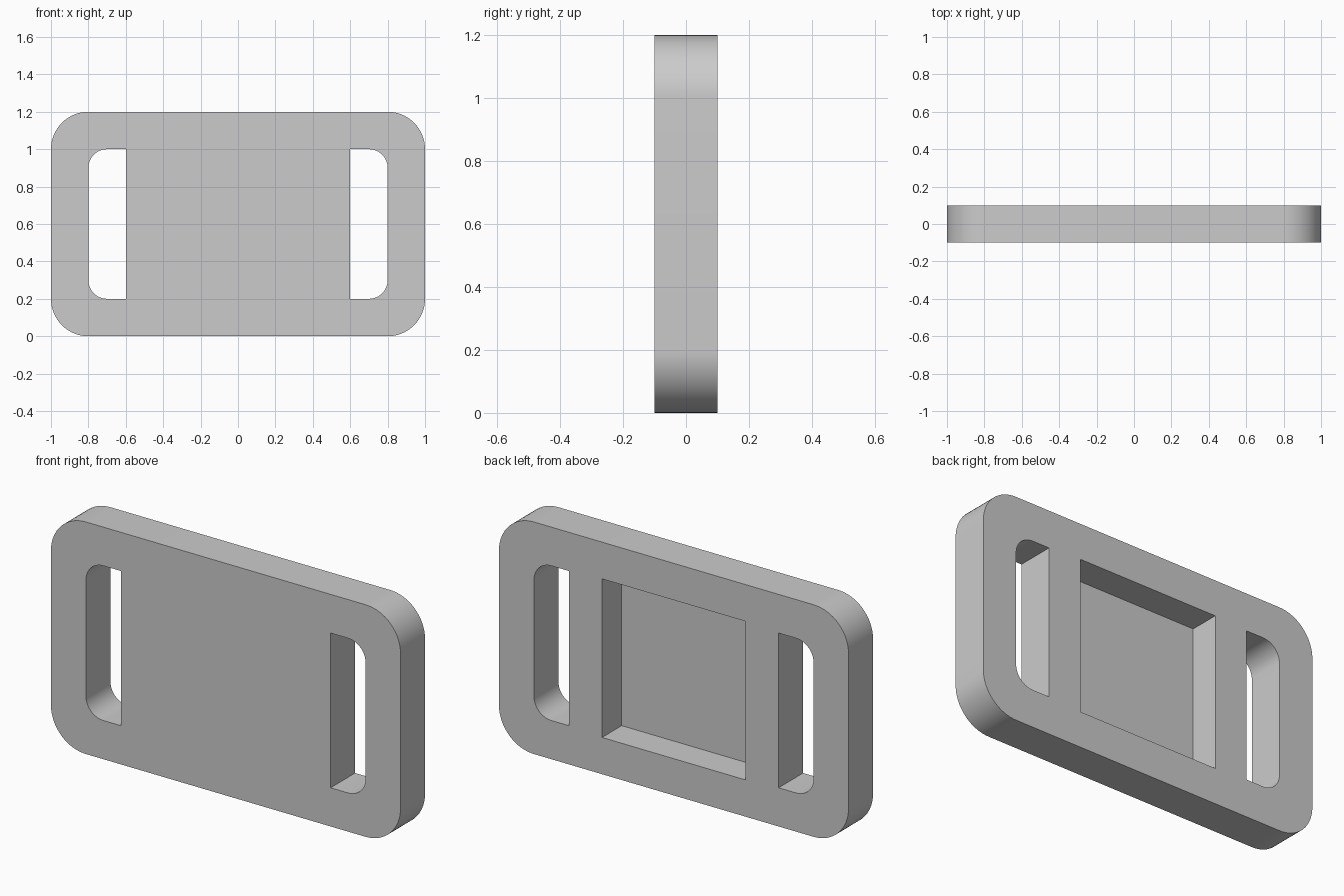
import bpy, bmesh, math

if "Cube" in bpy.data.objects:
    bpy.data.objects.remove(bpy.data.objects["Cube"], do_unlink=True)

HALF_T = 0.1      # half thickness of the plate
ARC_STEPS = 16

grey = bpy.data.materials.new("light grey")
grey.use_nodes = True
colour = (0.6, 0.6, 0.6, 1)
grey.diffuse_color = colour
grey.node_tree.nodes["Principled BSDF"].inputs["Base Color"].default_value = colour


def outline(x0, x1, z0, z1, r_left=0, r_right=0):
    """Rectangle in x and z, with its own corner radius on each side."""
    points = []
    corners = [(x1, z1, r_right, 0), (x0, z1, r_left, 90),
               (x0, z0, r_left, 180), (x1, z0, r_right, 270)]
    for x, z, r, start in corners:
        if r == 0:
            points.append((x, z))
            continue
        cx = x - r if x == x1 else x + r
        cz = z - r if z == z1 else z + r
        for i in range(ARC_STEPS + 1):
            a = math.radians(start + 90 * i / ARC_STEPS)
            points.append((cx + r * math.cos(a), cz + r * math.sin(a)))
    return points


def prism(name, points, y0, y1):
    """Extrude an outline from y0 to y1."""
    bm = bmesh.new()
    face = bm.faces.new([bm.verts.new((x, y0, z)) for x, z in points])
    moved = bmesh.ops.extrude_face_region(bm, geom=[face])["geom"]
    verts = [v for v in moved if isinstance(v, bmesh.types.BMVert)]
    bmesh.ops.translate(bm, verts=verts, vec=(0, y1 - y0, 0))
    bmesh.ops.recalc_face_normals(bm, faces=bm.faces)
    mesh = bpy.data.meshes.new(name)
    bm.to_mesh(mesh)
    bm.free()
    mesh.materials.append(grey)
    obj = bpy.data.objects.new(name, mesh)
    bpy.context.collection.objects.link(obj)
    return obj


# Rounded plate
plate = prism("plate", outline(-1, 1, 0, 1.2, 0.2, 0.2), -HALF_T, HALF_T)

# Two through slots, rounded on their outer side, and a square pocket in the back
cutters = [
    prism("left_slot_cutter", outline(0.6, 0.8, 0.2, 1, 0, 0.1), -0.3, 0.3),
    prism("right_slot_cutter", outline(-0.8, -0.6, 0.2, 1, 0.1, 0), -0.3, 0.3),
    prism("back_pocket_cutter", outline(-0.41, 0.41, 0.19, 1.01), -0.06, 0.3),
]

bpy.ops.object.select_all(action="DESELECT")
plate.select_set(True)
bpy.context.view_layer.objects.active = plate
for cutter in cutters:
    cutter.hide_render = True
    cut = plate.modifiers.new(cutter.name, "BOOLEAN")
    cut.operation = "DIFFERENCE"
    cut.solver = "EXACT"
    cut.object = cutter
    bpy.ops.object.modifier_apply(modifier=cut.name)
    bpy.data.objects.remove(cutter, do_unlink=True)

bpy.ops.object.shade_smooth_by_angle(angle=math.radians(30))
